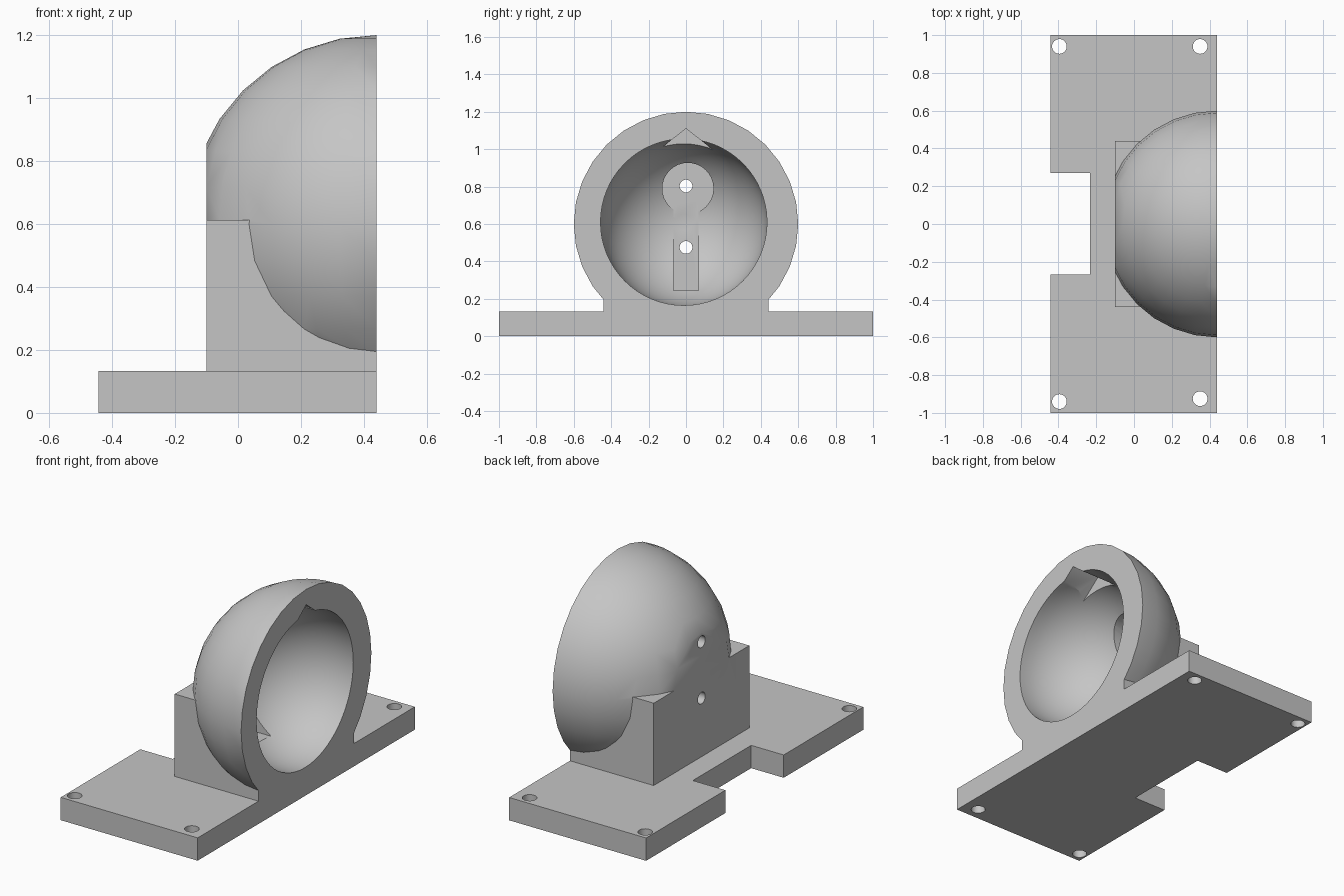
import bpy, bmesh
from math import pi
from mathutils import Matrix, Vector

cube = bpy.data.objects.get("Cube")
if cube:
    bpy.data.objects.remove(cube, do_unlink=True)

grey = bpy.data.materials.new("light grey")
grey.use_nodes = True
colour = (0.56, 0.56, 0.56, 1)
grey.diffuse_color = colour
grey.node_tree.nodes["Principled BSDF"].inputs["Base Color"].default_value = colour

TO_X = Matrix.Rotation(pi / 2, 4, 'Y')  # turns local z towards +x


def finish(name, bm):
    bmesh.ops.recalc_face_normals(bm, faces=bm.faces)
    mesh = bpy.data.meshes.new(name)
    bm.to_mesh(mesh)
    bm.free()
    mesh.materials.append(grey)
    obj = bpy.data.objects.new(name, mesh)
    bpy.context.collection.objects.link(obj)
    return obj


def box(name, low, high):
    low, high = Vector(low), Vector(high)
    bm = bmesh.new()
    bmesh.ops.create_cube(bm, size=1)
    bmesh.ops.scale(bm, vec=high - low, verts=bm.verts)
    bmesh.ops.translate(bm, vec=(low + high) / 2, verts=bm.verts)
    return finish(name, bm)


def cylinder(name, centre, radius, depth, turn=Matrix(), sides=32):
    bm = bmesh.new()
    bmesh.ops.create_cone(bm, cap_ends=True, segments=sides, radius1=radius,
                          radius2=radius, depth=depth,
                          matrix=Matrix.Translation(centre) @ turn)
    return finish(name, bm)


def combine(target, other, operation):
    mod = target.modifiers.new(operation.lower(), 'BOOLEAN')
    mod.operation, mod.solver, mod.object = operation, 'EXACT', other
    bpy.context.view_layer.objects.active = target
    bpy.ops.object.modifier_apply(modifier=mod.name)
    bpy.data.objects.remove(other, do_unlink=True)


FRONT, BACK, FLOOR = 0.44, -0.1, -0.03

# Dome, trimmed flat at the open rim and at the rear
bm = bmesh.new()
bmesh.ops.create_uvsphere(bm, u_segments=32, v_segments=16, radius=0.6,
                          matrix=Matrix.Translation((FRONT, 0, 0.6)))
mount = finish("socket_mount", bm)
combine(mount, box("trim", (BACK, -1, -1), (FRONT, 1, 2)), 'INTERSECT')

# Support block and base plate with its rear notch
combine(mount, box("support_block", (BACK, -0.44, 0.05), (FRONT, 0.44, 0.613)), 'UNION')
base = box("base_plate", (-0.443, -1, 0), (FRONT, 1, 0.133))
combine(base, box("notch", (-0.6, -0.267, -0.1), (-0.233, 0.27, 0.3)), 'DIFFERENCE')
for x, y in ((-0.395, 0.94), (-0.395, -0.94), (0.35, 0.94), (0.35, -0.925)):
    combine(base, cylinder("corner_hole", (x, y, 0.07), 0.039, 0.4), 'DIFFERENCE')
combine(mount, base, 'UNION')

# Round cavity: a half ball with a short straight lip
bm = bmesh.new()
bmesh.ops.create_uvsphere(bm, u_segments=64, v_segments=32, radius=0.445)
bmesh.ops.delete(bm, geom=[v for v in bm.verts if v.co.z > 0.001], context='VERTS')
rim = [e for e in bm.edges if e.is_boundary]
lip = bmesh.ops.extrude_edge_only(bm, edges=rim)["geom"]
bmesh.ops.translate(bm, vec=(0, 0, 0.15),
                    verts=[g for g in lip if isinstance(g, bmesh.types.BMVert)])
bmesh.ops.contextual_create(bm, geom=[e for e in bm.edges if e.is_boundary])
bm.transform(Matrix.Translation((0.41, -0.012, 0.61)) @ TO_X)
combine(mount, finish("cavity", bm), 'DIFFERENCE')

# Flat-floored recess: upright slot and round pocket
combine(mount, box("slot", (FLOOR, -0.068, 0.245), (0.35, 0.066, 0.875)), 'DIFFERENCE')
combine(mount, cylinder("pocket", (FLOOR + 0.15, 0.01, 0.79), 0.137, 0.3, TO_X), 'DIFFERENCE')

# Triangular key notch at the top of the rim
bm = bmesh.new()
tri = bm.faces.new([bm.verts.new((0.26, y, z))
                    for y, z in ((-0.267, 0.9), (0.267, 0.9), (0, 1.11))])
sweep = bmesh.ops.extrude_face_region(bm, geom=[tri])["geom"]
bmesh.ops.translate(bm, vec=(0.3, 0, 0),
                    verts=[g for g in sweep if isinstance(g, bmesh.types.BMVert)])
combine(mount, finish("key_notch", bm), 'DIFFERENCE')

# Two screw holes through the rear wall
for z in (0.475, 0.803):
    combine(mount, cylinder("screw_hole", (-0.05, 0, z), 0.034, 0.4, TO_X), 'DIFFERENCE')

# One material, smooth curved faces, crisp edges
mount.data.materials.clear()
mount.data.materials.append(grey)
for face in mount.data.polygons:
    face.material_index = 0
bpy.ops.object.select_all(action='DESELECT')
mount.select_set(True)
bpy.context.view_layer.objects.active = mount
bpy.ops.object.shade_smooth_by_angle()
